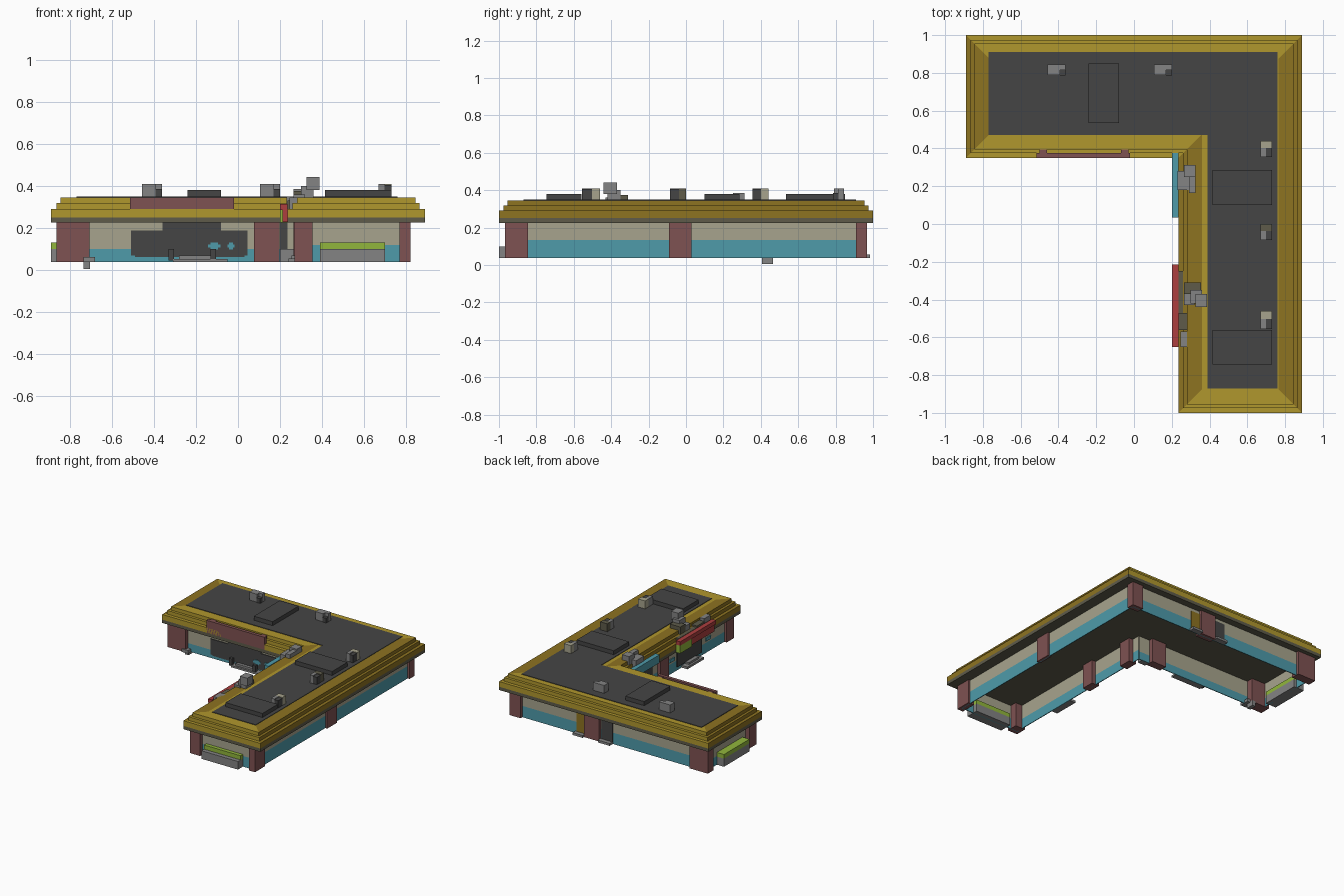
import bpy, bmesh
from mathutils import Vector

if "Cube" in bpy.data.objects:
    bpy.data.objects.remove(bpy.data.objects["Cube"])


def material(name, rgb):
    lin = [((c / 255 + 0.055) / 1.055) ** 2.4 for c in rgb] + [1.0]
    m = bpy.data.materials.new(name)
    m.use_nodes = True
    m.diffuse_color = lin
    bsdf = next(n for n in m.node_tree.nodes if n.type == 'BSDF_PRINCIPLED')
    bsdf.inputs["Base Color"].default_value = lin
    return m


GOLD = material("gold", (176, 151, 45))
DARK_GOLD = material("dark gold", (141, 115, 33))
CHARCOAL = material("charcoal", (69, 69, 69))
OLIVE = material("olive grey", (94, 91, 74))
CREAM = material("cream", (167, 164, 141))
TEAL = material("teal", (78, 155, 170))
BRICK = material("brick", (127, 82, 82))
GREY = material("grey", (131, 131, 131))
GREEN = material("leaf green", (145, 182, 60))
RED = material("red", (172, 62, 62))


def finish(name, bm, mats):
    mesh = bpy.data.meshes.new(name)
    bm.to_mesh(mesh)
    bm.free()
    for m in mats:
        mesh.materials.append(m)
    ob = bpy.data.objects.new(name, mesh)
    bpy.context.scene.collection.objects.link(ob)
    return ob


def box(name, x, y, z, mat):
    """Axis-aligned box from (min, max) pairs."""
    bm = bmesh.new()
    bmesh.ops.create_cube(bm, size=1)
    for v in bm.verts:
        v.co = Vector([(a + b) / 2 + c * (b - a) for c, (a, b) in zip(v.co, (x, y, z))])
    return finish(name, bm, [mat])


def inset_ring(outline, d):
    """Inset a counter-clockwise right-angled outline by d."""
    pts = [Vector(p) for p in outline]
    out = []
    for i, p in enumerate(pts):
        a = (p - pts[i - 1]).normalized()
        b = (pts[(i + 1) % len(pts)] - p).normalized()
        out.append(p + d * Vector((-a.y - b.y, a.x + b.x)))
    return out


def l_shape(x0, x1, x2, y0, y1, y2):
    return [(x0, y1), (x1, y1), (x1, y0), (x2, y0), (x2, y2), (x0, y2)]


# Stepped cornice around the L-shaped plan, mitred at the corners
PLAN = l_shape(-0.89, 0.235, 0.89, -1.0, 0.35, 1.0)
STEPS = [(0, 0.225), (0, 0.25), (0, 0.29), (0.025, 0.29), (0.025, 0.318),
         (0.045, 0.318), (0.045, 0.345), (0.125, 0.345)]
bm = bmesh.new()
rings = [[bm.verts.new((p.x, p.y, z)) for p in inset_ring(PLAN, d)] for d, z in STEPS]
for k, (low, high) in enumerate(zip(rings, rings[1:])):
    for i in range(6):
        j = (i + 1) % 6
        f = bm.faces.new((low[i], low[j], high[j], high[i]))
        runs_along_y = abs(low[i].co.x - low[j].co.x) < 1e-4
        f.material_index = 2 if k == 0 else int(runs_along_y)
bm.faces.new(rings[-1]).material_index = 0
bm.faces.new(list(reversed(rings[0]))).material_index = 2
finish("cornice", bm, [GOLD, DARK_GOLD, OLIVE])

# Flat roof covering
bm = bmesh.new()
ROOF = l_shape(-0.77, 0.39, 0.76, -0.87, 0.47, 0.91)
face = bm.faces.new([bm.verts.new((x, y, 0.345)) for x, y in ROOF])
top = bmesh.ops.extrude_face_region(bm, geom=[face])["geom"]
bmesh.ops.translate(bm, vec=(0, 0, 0.004), verts=[v for v in top if isinstance(v, bmesh.types.BMVert)])
bmesh.ops.recalc_face_normals(bm, faces=bm.faces)
finish("roof_covering", bm, [CHARCOAL])

# Skylights
for x, y in [((-0.24, -0.08), (0.535, 0.85)), ((0.415, 0.73), (0.1, 0.285)),
             ((0.415, 0.73), (-0.745, -0.56))]:
    box("skylight", x, y, (0.345, 0.38), CHARCOAL)

# Rooftop vents, each with a dark lower side
for x in (-0.457, 0.105):
    box("roof_vent", (x, x + 0.065), (0.79, 0.845), (0.345, 0.41), GREY)
    box("roof_vent_top", (x + 0.065, x + 0.095), (0.815, 0.845), (0.345, 0.41), GREY)
    box("roof_vent_duct", (x + 0.065, x + 0.095), (0.785, 0.815), (0.345, 0.385), CHARCOAL)
for y, h in [(0.355, 0.085), (-0.085, 0.085), (-0.555, 0.095)]:
    box("roof_vent", (0.67, 0.73), (y + h * 0.55, y + h), (0.345, 0.41),
        OLIVE if y == -0.085 else CREAM)
    box("roof_vent_side", (0.67, 0.698), (y, y + h * 0.55), (0.345, 0.41), GREY)
    box("roof_vent_duct", (0.698, 0.73), (y, y + h * 0.55), (0.345, 0.405), CHARCOAL)

# Walls: teal below, cream above (open underneath)
T = 0.006
BOTTOM, TOP = 0.038, 0.23
for name, x, y, split in [
        ("right_wall", (0.80, 0.80 + T), (-0.94, 0.94), 0.133),
        ("back_wall", (-0.83, 0.80), (0.94, 0.94 + T), 0.125),
        ("left_end_wall", (-0.83, -0.83 + T), (0.40, 0.94), 0.105),
        ("court_back_wall", (-0.83, 0.29), (0.40, 0.40 + T), 0.10),
        ("court_side_wall", (0.29, 0.29 + T), (-0.94, 0.40), 0.115),
        ("front_end_wall", (0.29, 0.80), (-0.94, -0.94 + T), 0.12)]:
    box(name + "_lower", x, y, (BOTTOM, split), TEAL)
    box(name + "_upper", x, y, (split, TOP), CREAM)

# Brick pillars
for x, y in [
        ((0.77, 0.822), (-0.968, -0.845)), ((0.27, 0.355), (-0.968, -0.88)),
        ((0.79, 0.822), (-0.09, 0.03)), ((0.73, 0.822), (0.91, 0.968)),
        ((-0.863, -0.707), (0.90, 0.968)), ((-0.863, -0.707), (0.375, 0.46)),
        ((0.075, 0.198), (0.375, 0.44)), ((0.06, 0.19), (0.91, 0.968)),
        ((0.265, 0.33), (-0.17, -0.07)), ((0.265, 0.33), (0.24, 0.34))]:
    box("pillar", x, y, (BOTTOM, 0.228), BRICK)

# Shopfront on the courtyard back wall
Y = (0.393, 0.40)
box("shopfront_panel", (-0.51, 0.045), Y, (0.068, 0.188), CHARCOAL)
box("shopfront_header", (-0.36, -0.08), Y, (0.188, 0.226), CHARCOAL)
box("shopfront_base", (-0.49, 0.03), Y, (0.062, 0.068), CHARCOAL)
for x, w in [(-0.113, 0.03), (-0.033, 0.016)]:
    box("window_mark", (x - w, x + w), (0.389, 0.393), (0.106, 0.122), TEAL)
    box("window_mark_middle", (x - w * 0.6, x + w * 0.6), (0.388, 0.393), (0.097, 0.131), TEAL)
box("shop_step", (-0.31, -0.05), (0.355, 0.40), (0.038, 0.052), GREY)
box("shop_step_upper", (-0.28, -0.11), (0.37, 0.40), (0.052, 0.068), GREY)
for x in (-0.33, -0.13):
    box("step_post", (x, x + 0.025), (0.36, 0.385), (0.045, 0.10), CHARCOAL)
box("corner_door", (0.20, 0.235), Y, (0.10, 0.225), CHARCOAL)
box("corner_step", (0.20, 0.265), (0.36, 0.40), (0.038, 0.10), GREY)

# Doors and steps on the courtyard side wall
X = (0.283, 0.29)
for y, z in [((-0.60, -0.30), (0.065, 0.19)), ((-0.52, -0.38), (0.19, 0.225)),
             ((0.0, 0.14), (0.06, 0.20))]:
    box("side_shopfront", X, y, z, CHARCOAL)
for y in (-0.68, -0.24, 0.2):
    box("side_window_mark", X, (y - 0.03, y + 0.03), (0.13, 0.155), TEAL)
box("side_step", (0.24, 0.29), (-0.56, -0.36), (0.038, 0.055), GREY)
box("side_step_upper", (0.255, 0.29), (-0.52, -0.40), (0.055, 0.07), GREY)

# Back doors either side of the middle pillar
for x, mat in [((0.19, 0.265), DARK_GOLD), ((-0.04, 0.05), CHARCOAL)]:
    box("back_door", x, (0.946, 0.952), (0.055, 0.20), mat)
    box("back_door_step", (x[0], x[1] + 0.01), (0.946, 0.985), (0.038, 0.056), GREY)

# Planters at both wing ends
box("front_planter", (0.39, 0.70), (-1.0, -0.90), (0.038, 0.10), GREY)
box("front_planter_hedge", (0.39, 0.70), (-0.968, -0.90), (0.10, 0.132), GREEN)
box("left_planter", (-0.89, -0.80), (0.50, 0.81), (0.038, 0.10), GREY)
box("left_planter_hedge", (-0.89, -0.80), (0.50, 0.81), (0.10, 0.132), GREEN)

# Low wall fitting by the left wing
box("wall_fitting_foot", (-0.735, -0.705), (0.406, 0.465), (0.004, 0.045), GREY)
box("wall_fitting_arm", (-0.735, -0.68), (0.365, 0.44), (0.038, 0.062), GREY)

# Shop signs
box("brick_sign", (-0.515, -0.02), (0.35, 0.375), (0.25, 0.346), BRICK)
for x in (-0.48, -0.05):
    box("brick_sign_bracket", (x - 0.02, x + 0.02), (0.375, 0.40), (0.30, 0.342), BRICK)
box("teal_sign", (0.20, 0.235), (0.035, 0.375), (0.25, 0.312), TEAL)
box("red_sign", (0.20, 0.235), (-0.65, -0.215), (0.285, 0.315), RED)
box("red_sign_back", (0.212, 0.235), (-0.65, -0.36), (0.228, 0.285), RED)
box("green_sign", (0.20, 0.235), (-0.36, -0.215), (0.225, 0.285), GREEN)

# Stepped exhaust pipes climbing over the courtyard cornice
for x, y, z, mat in [
        ((0.235, 0.27), (-0.47, -0.25), (0.28, 0.318), OLIVE),
        ((0.265, 0.355), (-0.37, -0.31), (0.315, 0.375), OLIVE),
        ((0.265, 0.32), (-0.43, -0.37), (0.315, 0.36), GREY),
        ((0.30, 0.36), (-0.42, -0.35), (0.345, 0.40), GREY),
        ((0.325, 0.387), (-0.44, -0.37), (0.38, 0.442), GREY),
        ((0.235, 0.29), (-0.56, -0.47), (0.29, 0.33), OLIVE),
        ((0.245, 0.295), (-0.65, -0.57), (0.29, 0.345), GREY),
        ((0.23, 0.295), (0.18, 0.28), (0.29, 0.35), GREY),
        ((0.265, 0.325), (0.25, 0.312), (0.315, 0.385), GREY),
        ((0.29, 0.325), (0.165, 0.25), (0.33, 0.375), GREY)]:
    box("exhaust_pipe", x, y, z, mat)
